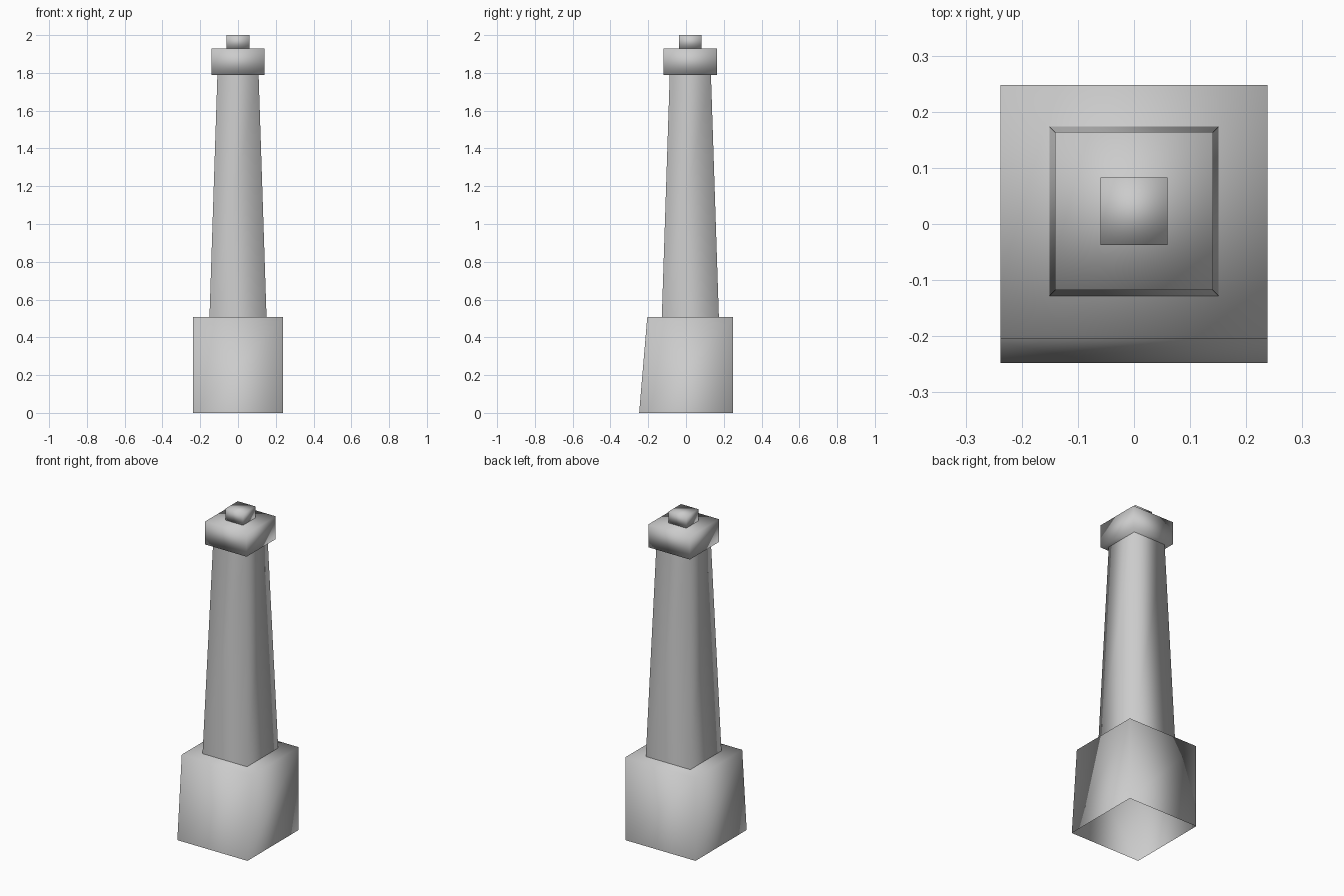
import bpy
import bmesh

cube = bpy.data.objects.get("Cube")
if cube:
    bpy.data.objects.remove(cube, do_unlink=True)

# One plain grey for the whole tower
grey = bpy.data.materials.new("light_grey")
grey.use_nodes = True
colour = (0.6, 0.6, 0.6, 1)
grey.diffuse_color = colour
grey.node_tree.nodes["Principled BSDF"].inputs["Base Color"].default_value = colour


def block(name, bottom, top, closed_bottom=True, closed_top=True):
    """Smooth four-sided block; each end is (half_x, y_front, y_back, z)."""
    bm = bmesh.new()
    rings = []
    for hx, y0, y1, z in (bottom, top):
        corners = ((-hx, y0), (hx, y0), (hx, y1), (-hx, y1))
        rings.append([bm.verts.new((x, y, z)) for x, y in corners])
    low, high = rings
    for i in range(4):
        j = (i + 1) % 4
        bm.faces.new((low[i], low[j], high[j], high[i]))
    if closed_bottom:
        bm.faces.new(low[::-1])
    if closed_top:
        bm.faces.new(high)
    for face in bm.faces:
        face.smooth = True
    mesh = bpy.data.meshes.new(name)
    bm.to_mesh(mesh)
    bm.free()
    mesh.materials.append(grey)
    obj = bpy.data.objects.new(name, mesh)
    bpy.context.collection.objects.link(obj)
    return obj


def centred(half, z, y=0.023):
    """Square end centred on the tower axis."""
    return (half, y - half, y + half, z)


# Plinth: hollow underneath, front wall leaning back
block("base", (0.238, -0.248, 0.248, 0), (0.238, -0.205, 0.248, 0.508),
      closed_bottom=False)

# Tapered tube between plinth and cap
block("shaft", centred(0.151, 0.508), centred(0.109, 1.79),
      closed_bottom=False, closed_top=False)

# Overhanging cap and the small block on top
block("cap", centred(0.141, 1.79), centred(0.141, 1.93))
block("finial", centred(0.06, 1.93), centred(0.06, 2.0))
